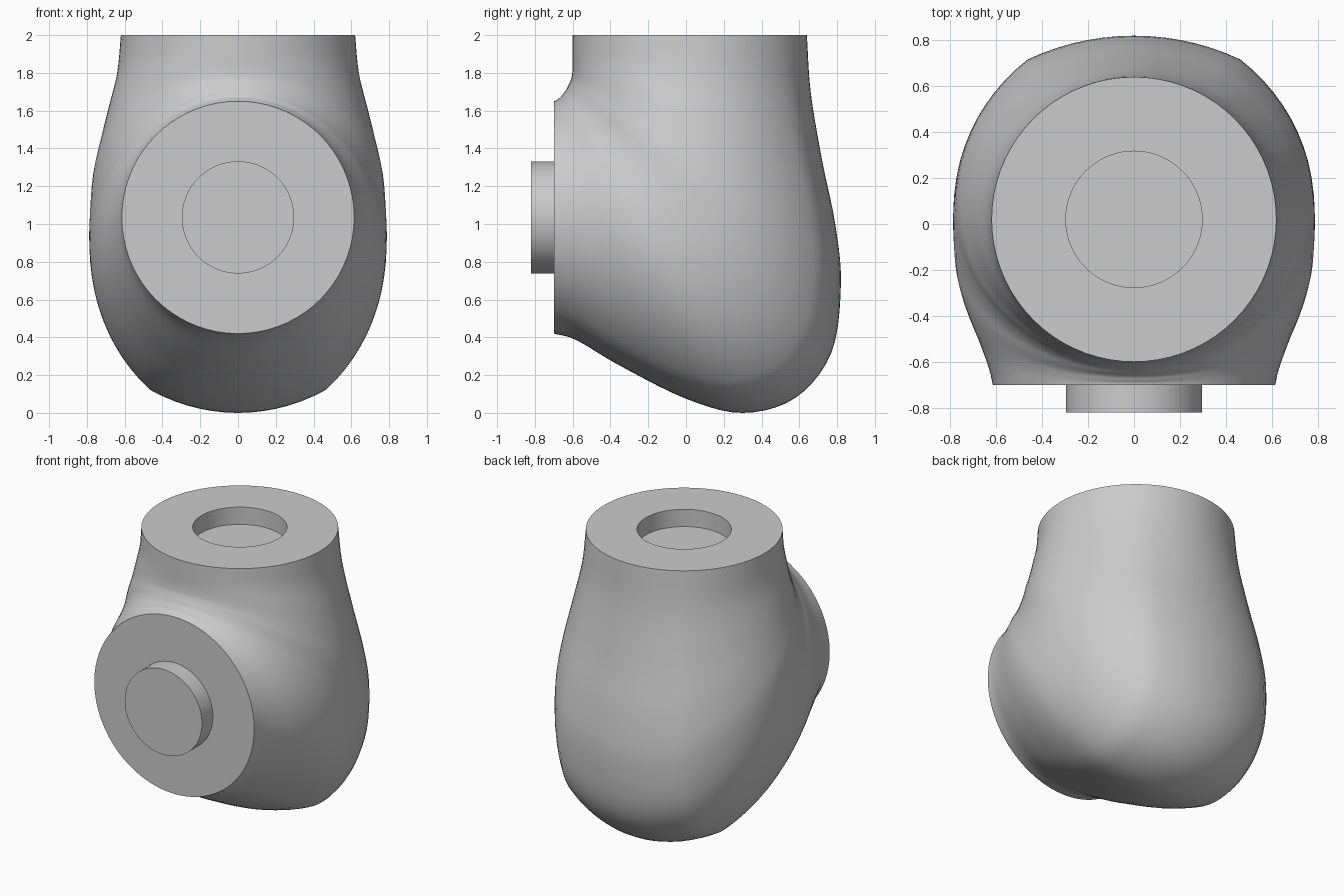
import bpy, bmesh
from math import sin, cos, pi, radians
from mathutils import Vector

cube = bpy.data.objects.get("Cube")
if cube:
    bpy.data.objects.remove(cube, do_unlink=True)

SIDES = 72
STEPS = 5
CREASE = radians(35)
BULGE = 0.05
BOSS_R = 0.297
BOSS_DEPTH = 0.12

grey = bpy.data.materials.new("plain grey")
grey.use_nodes = True
grey.diffuse_color = (0.6, 0.6, 0.6, 1)
grey.node_tree.nodes["Principled BSDF"].inputs["Base Color"].default_value = grey.diffuse_color


def finish(name, bm):
    """Turn a bmesh into a smooth shaded object with sharp edges kept."""
    bmesh.ops.recalc_face_normals(bm, faces=bm.faces)
    mesh = bpy.data.meshes.new(name)
    bm.to_mesh(mesh)
    bm.free()
    mesh.materials.append(grey)
    obj = bpy.data.objects.new(name, mesh)
    bpy.context.collection.objects.link(obj)
    bpy.ops.object.select_all(action="DESELECT")
    obj.select_set(True)
    bpy.context.view_layer.objects.active = obj
    bpy.ops.object.shade_smooth_by_angle(angle=radians(32))


def loft(name, rings):
    """Bridge closed rings of points and cap both ends."""
    bm = bmesh.new()
    loops = [[bm.verts.new(p) for p in ring] for ring in rings]
    for a, b in zip(loops, loops[1:]):
        for i in range(SIDES):
            j = (i + 1) % SIDES
            bm.faces.new((a[i], a[j], b[j], b[i]))
    bm.faces.new(loops[0])
    bm.faces.new(loops[-1])
    finish(name, bm)


def section(outer, inner, width, bulge=0.0):
    """Oval ring between an outer and an inner point, with a ridge on the outer side."""
    centre = (outer + inner) / 2
    along = (outer - inner) / 2
    ring = []
    for i in range(SIDES):
        angle = 2 * pi * i / SIDES
        off = min(angle, 2 * pi - angle)
        if off <= CREASE:
            ridge = (off / CREASE) ** 2
        else:
            ridge = (max(0, pi / 2 - off) / (pi / 2 - CREASE)) ** 2
        grow = 1 + bulge * ridge
        ring.append(centre + grow * (along * cos(angle) + Vector((width * sin(angle), 0, 0))))
    return ring


def spline(points, t):
    """Smooth curve through points, t counted in stations."""
    k = min(int(t), len(points) - 2)
    f = t - k
    b, c = points[k], points[k + 1]
    a = points[k - 1] if k else b * 2 - c
    d = points[k + 2] if k + 2 < len(points) else c * 2 - b
    return (b * 2 + (c - a) * f + (a * 2 - b * 5 + c * 4 - d) * f ** 2
            + (b * 3 - a - c * 3 + d) * f ** 3) / 2


# Elbow stations from top flange to front flange: outer y, z, inner y, z, half width
stations = [Vector(s) for s in (
    (.64, 2, -.6, 2, .62),
    (.66, 1.7, -.6, 1.9, .64),
    (.72, 1.34, -.6, 1.83, .69),
    (.79, 1, -.605, 1.78, .735),
    (.82, .68, -.615, 1.75, .77),
    (.77, .32, -.625, 1.73, .785),
    (.58, .08, -.635, 1.71, .787),
    (.3, 0, -.65, 1.69, .775),
    (0, .075, -.665, 1.67, .735),
    (-.35, .25, -.68, 1.66, .67),
    (-.58, .385, -.69, 1.653, .63),
    (-.7, .42, -.7, 1.65, .615))]

# Round recess in the top flange
top_y = 0.02
rings = []
for z in (2 - BOSS_DEPTH, 2):
    rings.append(section(Vector((0, top_y + BOSS_R, z)), Vector((0, top_y - BOSS_R, z)), BOSS_R))

# Curved housing
count = (len(stations) - 1) * STEPS
for i in range(count + 1):
    oy, oz, iy, iz, w = spline(stations, i / STEPS)
    rings.append(section(Vector((0, oy, oz)), Vector((0, iy, iz)), w, BULGE * sin(pi * i / count)))
loft("elbow_housing", rings)

# Round boss on the front flange
front_z = 1.035
loft("front_boss", [
    section(Vector((0, y, front_z - BOSS_R)), Vector((0, y, front_z + BOSS_R)), BOSS_R)
    for y in (-0.7, -0.7 - BOSS_DEPTH)])
